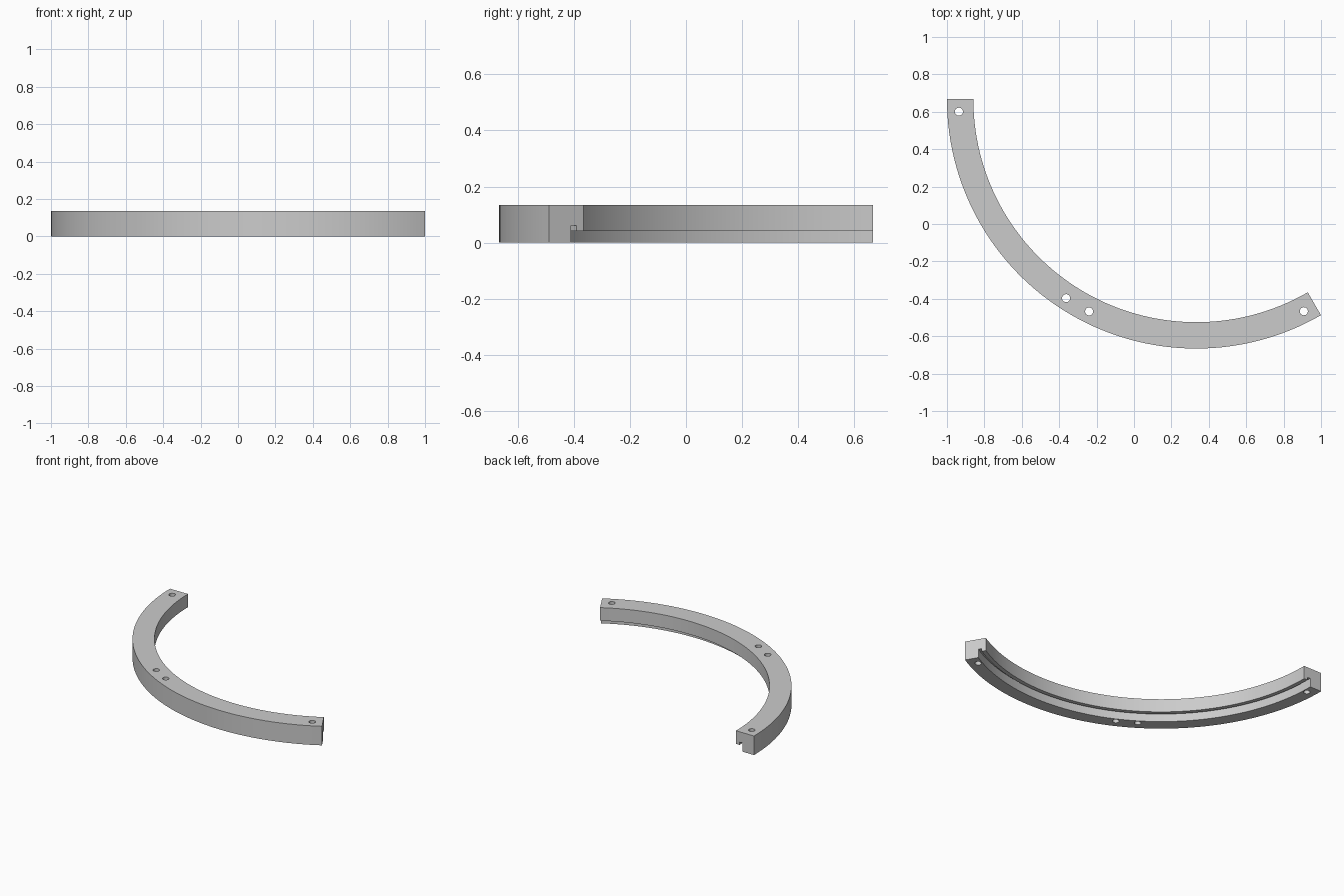
import bpy, bmesh
from math import radians, cos, sin
from mathutils import Matrix

cube = bpy.data.objects.get("Cube")
if cube:
    bpy.data.objects.remove(cube, do_unlink=True)

CX, CY = 0.333, 0.667          # centre of the arc
HEIGHT = 0.135
START, SWEEP, STEPS = 180, 120, 60


def on_arc(radius, degrees, z):
    a = radians(degrees)
    return (CX + radius * cos(a), CY + radius * sin(a), z)


def make_object(name, bm):
    bmesh.ops.recalc_face_normals(bm, faces=bm.faces)
    mesh = bpy.data.meshes.new(name)
    bm.to_mesh(mesh)
    bm.free()
    obj = bpy.data.objects.new(name, mesh)
    bpy.context.collection.objects.link(obj)
    return obj


grey = bpy.data.materials.new("light grey")
grey.use_nodes = True
colour = (0.6, 0.6, 0.6, 1)
grey.diffuse_color = colour
grey.node_tree.nodes["Principled BSDF"].inputs["Base Color"].default_value = colour

# Cross-section (radius, z): thick top, recessed foot, narrow groove under the ledge
profile = [(1.333, 0), (1.333, HEIGHT), (1.192, HEIGHT), (1.192, 0.042),
           (1.22, 0.042), (1.22, 0.062), (1.243, 0.062), (1.243, 0)]

# Curved rail swept around the arc
bm = bmesh.new()
rings = [[bm.verts.new(on_arc(r, START + SWEEP * i / STEPS, z)) for r, z in profile]
         for i in range(STEPS + 1)]
n = len(profile)
for a, b in zip(rings, rings[1:]):
    for j in range(n):
        k = (j + 1) % n
        bm.faces.new((a[j], a[k], b[k], b[j]))
bm.faces.new(rings[0])
bm.faces.new(rings[-1])
rail = make_object("curved_rail", bm)
rail.data.materials.append(grey)

# Screw holes: one near each end and a pair at the middle
bm = bmesh.new()
for angle in (183, 236.8, 243.2, 296.9):
    bmesh.ops.create_cone(bm, cap_ends=True, segments=24, radius1=0.0215, radius2=0.0215,
                          depth=0.4, matrix=Matrix.Translation(on_arc(1.271, angle, HEIGHT / 2)))
cutter = make_object("hole_cutter", bm)
cutter.data.materials.append(grey)
cutter.hide_render = True

cut = rail.modifiers.new("screw_holes", "BOOLEAN")
cut.operation = "DIFFERENCE"
cut.solver = "EXACT"
cut.object = cutter
bpy.context.view_layer.objects.active = rail
rail.select_set(True)
bpy.ops.object.modifier_apply(modifier=cut.name)
bpy.data.objects.remove(cutter, do_unlink=True)

bpy.ops.object.shade_smooth_by_angle(angle=radians(30))
